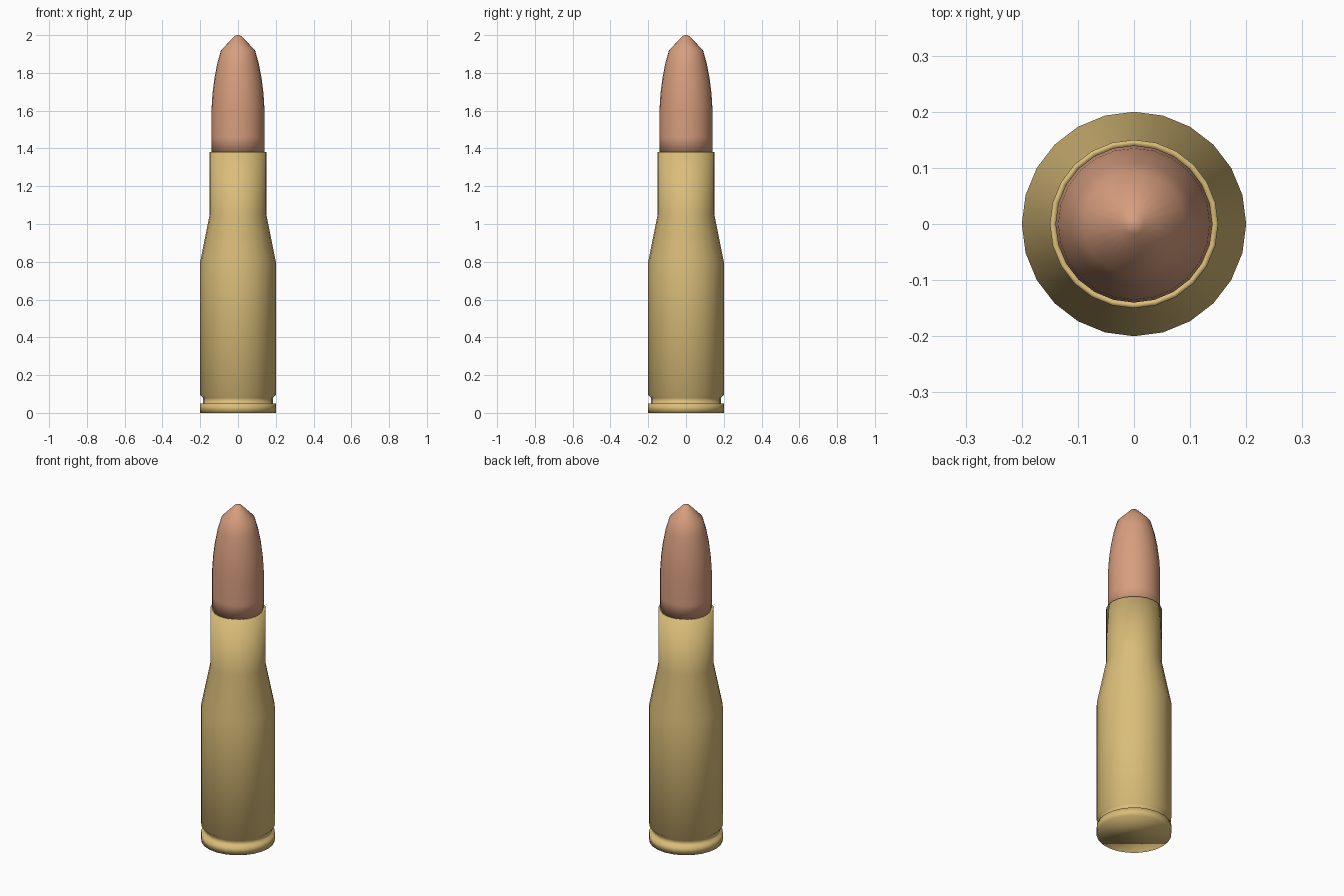
import bpy
import bmesh
from math import cos, sin, tau

SIDES = 24

cube = bpy.data.objects.get("Cube")
if cube:
    bpy.data.objects.remove(cube, do_unlink=True)


def make_material(name, rgb):
    mat = bpy.data.materials.new(name)
    mat.use_nodes = True
    color = (*rgb, 1.0)
    mat.diffuse_color = color
    bsdf = next(n for n in mat.node_tree.nodes if n.type == "BSDF_PRINCIPLED")
    bsdf.inputs["Base Color"].default_value = color
    return mat


def lathe(name, profile, mat):
    """Revolve (radius, height) points, closing both ends with flat caps."""
    bm = bmesh.new()
    rings = []
    for radius, height in profile:
        angles = [tau * i / SIDES for i in range(SIDES)]
        rings.append([bm.verts.new((radius * cos(a), radius * sin(a), height))
                      for a in angles])
    for lower, upper in zip(rings, rings[1:]):
        for i in range(SIDES):
            j = (i + 1) % SIDES
            bm.faces.new((lower[i], lower[j], upper[j], upper[i]))
    bm.faces.new(rings[0][::-1])
    bm.faces.new(rings[-1])
    for face in bm.faces:
        face.smooth = True
    mesh = bpy.data.meshes.new(name)
    bm.to_mesh(mesh)
    bm.free()
    mesh.materials.append(mat)
    obj = bpy.data.objects.new(name, mesh)
    bpy.context.collection.objects.link(obj)
    return obj


brass = make_material("brass", (0.70, 0.51, 0.19))
copper = make_material("copper", (0.68, 0.34, 0.21))

# Case: rim, extractor groove, body, shoulder, neck and recessed mouth
lathe("case", [
    (0.20, 0.0), (0.20, 0.05),
    (0.185, 0.05), (0.185, 0.08),
    (0.20, 0.095), (0.20, 0.80),
    (0.15, 1.05), (0.15, 1.38),
    (0.14, 1.38), (0.14, 1.30),
], brass)

# Bullet: straight shank, curved nose and blunt point
lathe("bullet", [
    (0.14, 1.37), (0.14, 1.46), (0.14, 1.61),
    (0.135, 1.69), (0.125, 1.77), (0.11, 1.85),
    (0.09, 1.92), (0.018, 1.995), (0.006, 2.0),
], copper)
